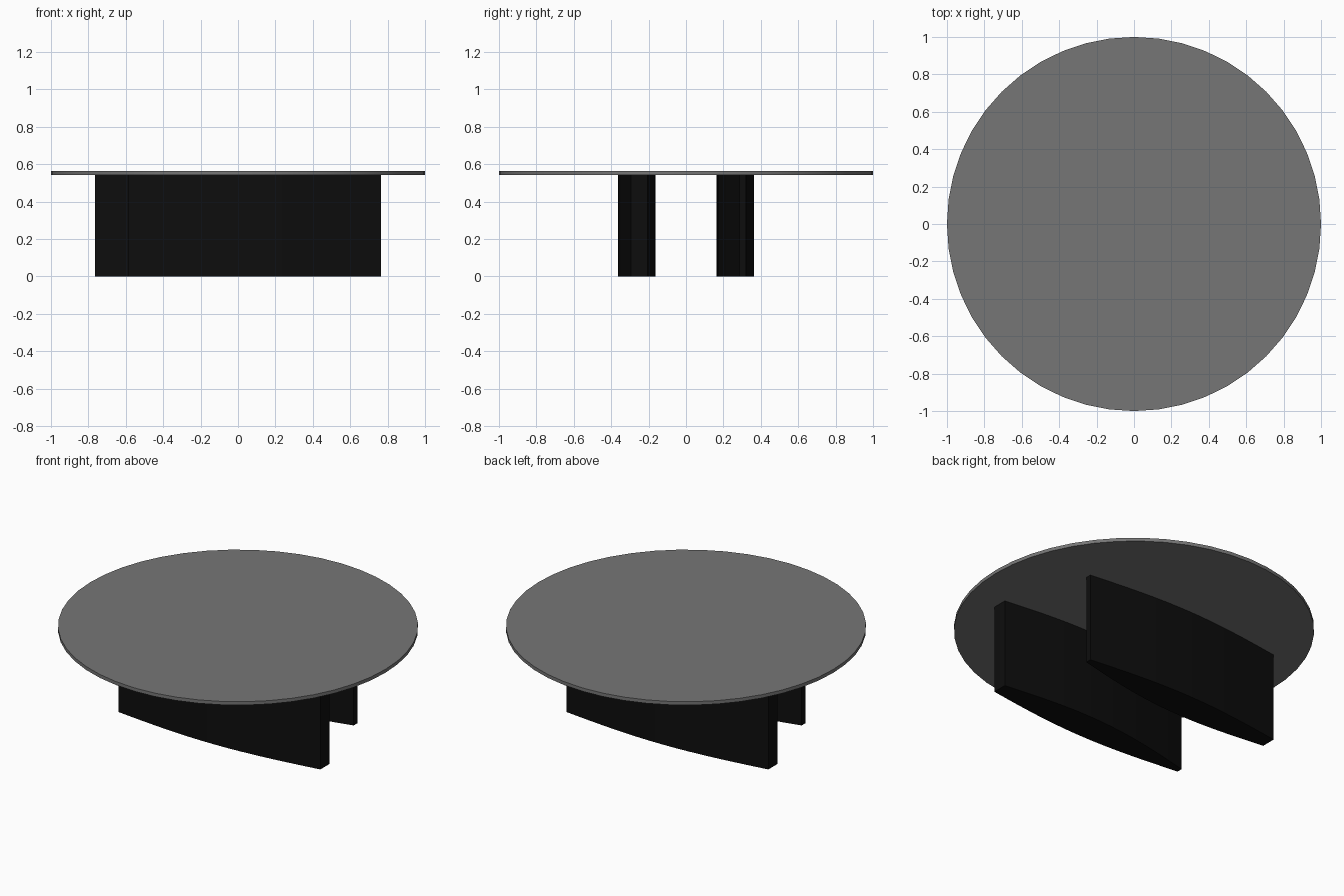
import bpy, bmesh, math

cube = bpy.data.objects.get("Cube")
if cube:
    bpy.data.objects.remove(cube)


def material(name, value):
    mat = bpy.data.materials.new(name)
    mat.use_nodes = True
    colour = (value, value, value, 1)
    mat.diffuse_color = colour
    mat.node_tree.nodes["Principled BSDF"].inputs["Base Color"].default_value = colour
    return mat


def prism(name, outline, bottom, top, mat):
    """Extrude a flat outline upward and shade its curved sides smooth."""
    bm = bmesh.new()
    base = bm.faces.new([bm.verts.new((x, y, bottom)) for x, y in outline])
    grown = bmesh.ops.extrude_face_region(bm, geom=[base], use_keep_orig=True)
    verts = [v for v in grown["geom"] if isinstance(v, bmesh.types.BMVert)]
    bmesh.ops.translate(bm, verts=verts, vec=(0, 0, top - bottom))
    bmesh.ops.recalc_face_normals(bm, faces=bm.faces)
    mesh = bpy.data.meshes.new(name)
    bm.to_mesh(mesh)
    bm.free()
    mesh.materials.append(mat)
    obj = bpy.data.objects.new(name, mesh)
    bpy.context.collection.objects.link(obj)
    bpy.ops.object.select_all(action="DESELECT")
    obj.select_set(True)
    bpy.context.view_layer.objects.active = obj
    bpy.ops.object.shade_smooth_by_angle(angle=math.radians(30))
    return obj


def bowed(start, end, bulge, steps=16):
    """Points from start to end, bowed sideways along y."""
    points = []
    for i in range(steps + 1):
        t = i / steps
        points.append((start[0] + (end[0] - start[0]) * t,
                       start[1] + (end[1] - start[1]) * t + bulge * math.sin(math.pi * t)))
    return points


grey = material("grey top", 0.18)
black = material("black base", 0.004)

# Thin round top
SIDES = 48
circle = [(math.cos(math.tau * i / SIDES), math.sin(math.tau * i / SIDES)) for i in range(SIDES)]
prism("table_top", circle, 0.543, 0.564, grey)

# Leaf-shaped panel legs, blunt at one end, the second turned half way round
outer = bowed((0.765, -0.295), (-0.585, -0.32), -0.056)
inner = bowed((-0.585, -0.285), (0.765, -0.205), 0.077)
leaf = outer + inner
for name, turn in (("front_leg", 1), ("back_leg", -1)):
    prism(name, [(x * turn, y * turn) for x, y in leaf], 0, 0.543, black)
